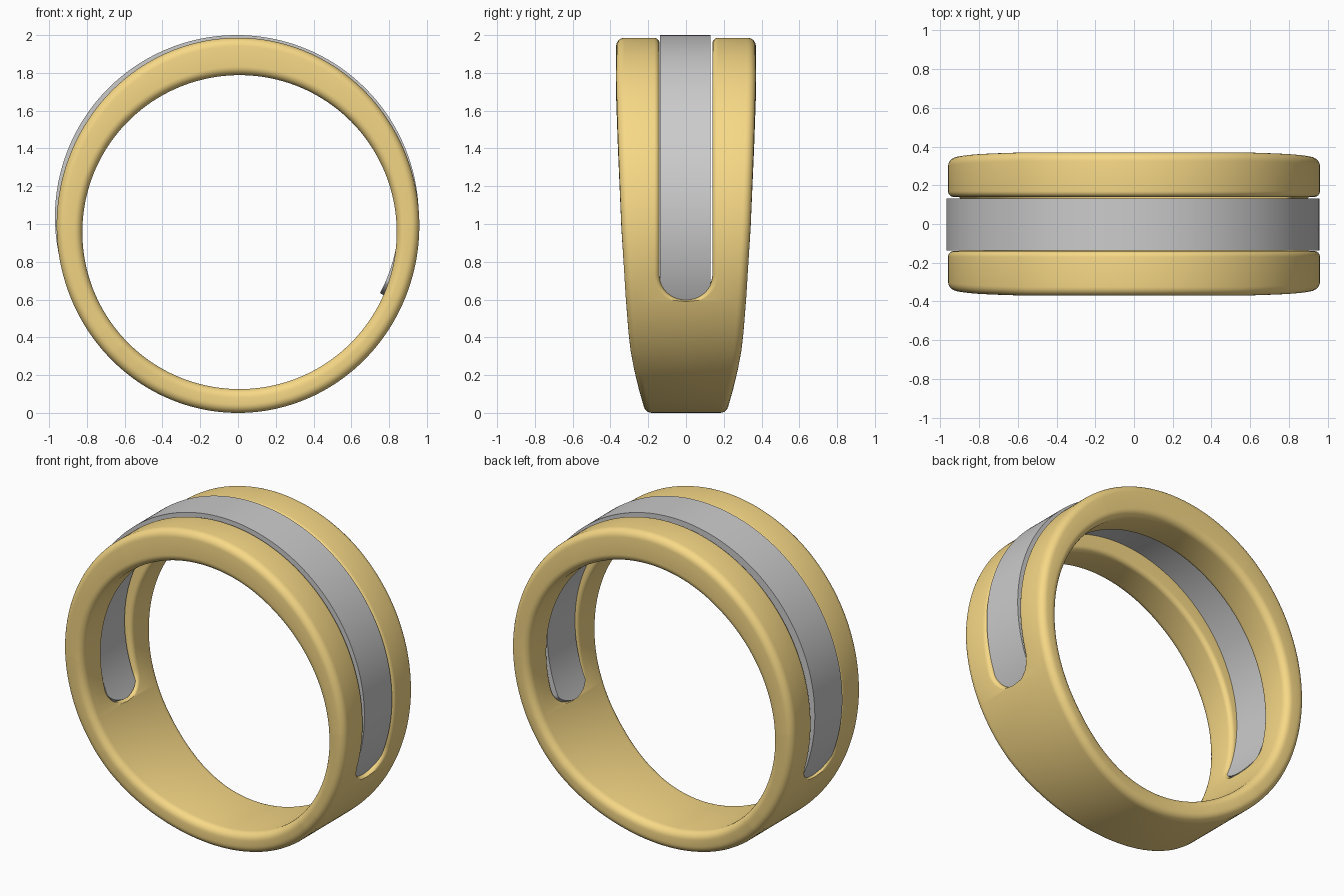
import bpy, bmesh, math
from math import sin, cos, pi, radians, sqrt

if "Cube" in bpy.data.objects:
    bpy.data.objects.remove(bpy.data.objects["Cube"])

# Half-width of the gold ring against height (tapers toward the shank)
WIDTHS = [(0, .225), (.1, .252), (.2, .275), (.3, .293), (.4, .304), (.6, .319),
          (1, .342), (1.5, .361), (1.8, .37), (2, .37)]
SLOT_HALF, SLOT_BOTTOM = .14, .59


def half_width(z):
    for (z0, w0), (z1, w1) in zip(WIDTHS, WIDTHS[1:]):
        if z <= z1:
            return w0 + (w1 - w0) * max(0, z - z0) / (z1 - z0)
    return WIDTHS[-1][1]


def slot_half(z):
    # Straight slot with a round lower end
    if z <= SLOT_BOTTOM:
        return 0
    d = SLOT_BOTTOM + SLOT_HALF - z
    return SLOT_HALF if d <= 0 else sqrt(max(0, SLOT_HALF ** 2 - d * d))


def rounded_section(y0, y1, thick, r0, r1, n=6):
    # Rounded rectangle; y across the ring, t = 0 (inside) .. 1 (outside)
    pts = []
    for cy, top, r, start in ((y1 - r1, 0, r1, -90), (y1 - r1, 1, r1, 0),
                              (y0 + r0, 1, r0, 90), (y0 + r0, 0, r0, 180)):
        cr = thick - r if top else r
        for i in range(n + 1):
            a = radians(start + 90 * i / n)
            pts.append((cy + r * cos(a), (cr + r * sin(a)) / thick))
    return pts


def sweep(name, sections, closed):
    bm = bmesh.new()
    rings = [[bm.verts.new(p) for p in s] for s in sections]
    n = len(rings[0])
    for i in range(len(rings) if closed else len(rings) - 1):
        a, b = rings[i], rings[(i + 1) % len(rings)]
        for j in range(n):
            k = (j + 1) % n
            # Skip the hidden wall on the mirror plane
            if all(abs(v.co.y) < 1e-6 for v in (a[j], a[k], b[j], b[k])):
                continue
            bm.faces.new((a[j], a[k], b[k], b[j]))
    if not closed:
        bm.faces.new(rings[0])
        bm.faces.new(rings[-1])
    bmesh.ops.remove_doubles(bm, verts=bm.verts, dist=1e-5)
    loose = [v for v in bm.verts if not v.link_faces]
    bmesh.ops.delete(bm, geom=loose, context='VERTS')
    bmesh.ops.recalc_face_normals(bm, faces=bm.faces)
    me = bpy.data.meshes.new(name)
    bm.to_mesh(me)
    bm.free()
    ob = bpy.data.objects.new(name, me)
    bpy.context.collection.objects.link(ob)
    bpy.ops.object.select_all(action='DESELECT')
    ob.select_set(True)
    bpy.context.view_layer.objects.active = ob
    bpy.ops.object.shade_smooth_by_angle(angle=radians(35))
    return ob


# Gold ring: one half swept around, splitting into a rail beside the slot
sections = []
STEPS = 720
for i in range(STEPS):
    a = 2 * pi * i / STEPS
    xo, zo = .96 * cos(a), .993 + .993 * sin(a)
    xi, zi = .008 + .832 * cos(a), .957 + .831 * sin(a)
    thick = math.hypot(xo - xi, zo - zi)
    s = slot_half(zo)
    sec = rounded_section(s, half_width(zo), thick, min(.03, s), .045)
    sections.append([(xi + (xo - xi) * t, y, zi + (zo - zi) * t) for y, t in sec])
ring = sweep("gold_ring", sections, True)
mirror = ring.modifiers.new("mirror", 'MIRROR')
mirror.use_axis = (False, True, False)
mirror.use_clip = True
mirror.merge_threshold = 1e-4
gold = bpy.data.materials.new("gold")
gold.diffuse_color = (.93, .69, .24, 1)
gold.use_nodes = True
gold.node_tree.nodes["Principled BSDF"].inputs["Base Color"].default_value = gold.diffuse_color
ring.data.materials.append(gold)

# Grey inlay band: square-edged arc filling the slot, rounded off at its ends
sections = []
R_IN, R_OUT, CX, CZ = .858, .963, -.006, 1.037
for i in range(321):
    a = radians(-28 + 236 * i / 320)
    grow = slot_half(CZ + R_OUT * sin(a)) + .02
    y0, y1 = -min(.137, grow), min(.131, grow)
    sections.append([(CX + r * cos(a), y, CZ + r * sin(a)) for r, y in
                     ((R_IN, y0), (R_OUT, y0), (R_OUT, y1), (R_IN, y1))])
sweep("inlay_band", sections, False)
